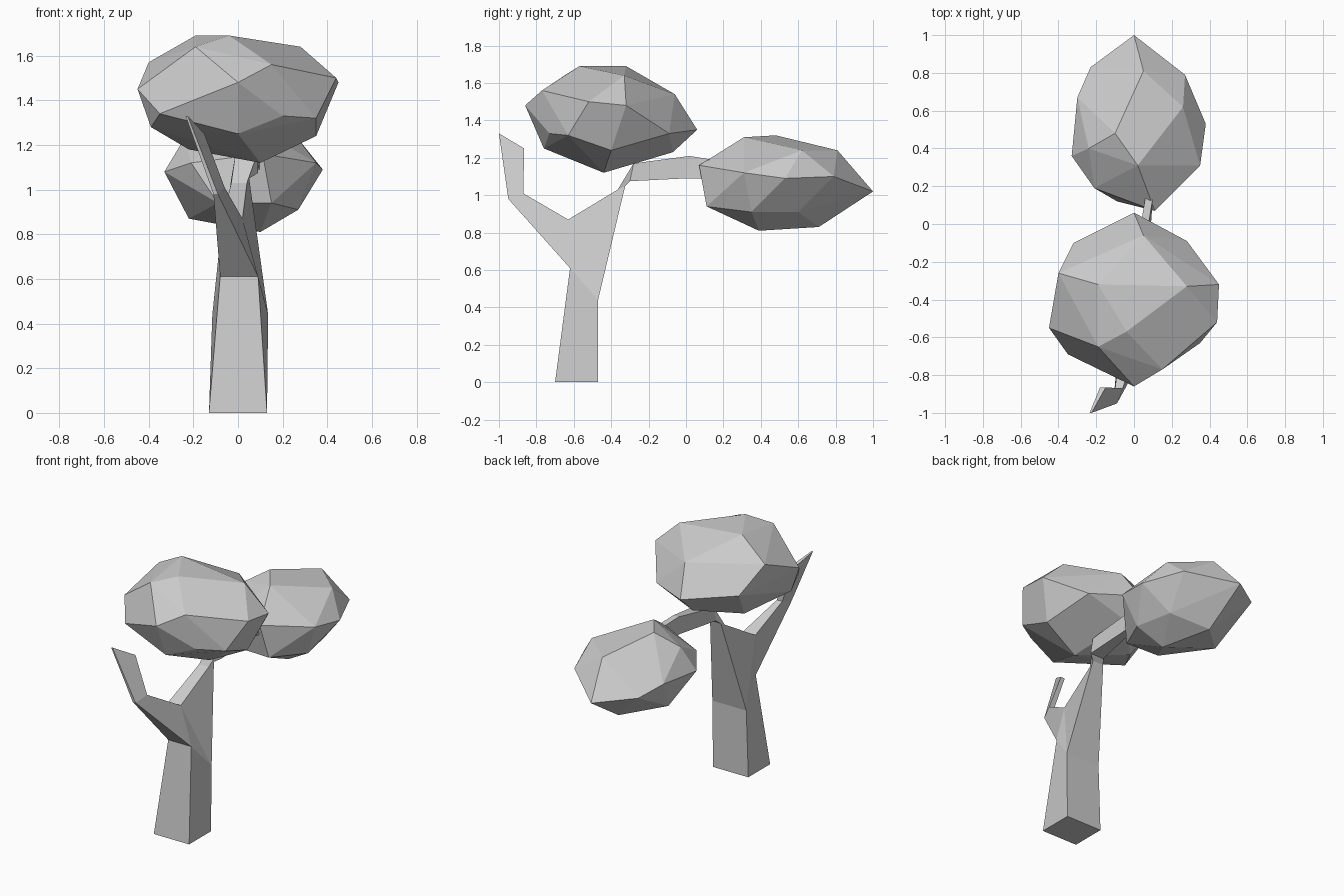
import bpy, bmesh

if "Cube" in bpy.data.objects:
    bpy.data.objects.remove(bpy.data.objects["Cube"])


def finish(bm, name):
    bmesh.ops.recalc_face_normals(bm, faces=bm.faces)
    mesh = bpy.data.meshes.new(name)
    bm.to_mesh(mesh)
    bm.free()
    obj = bpy.data.objects.new(name, mesh)
    bpy.context.collection.objects.link(obj)
    return obj


def foliage(name, points):
    """Faceted leaf clump: hull around its corner points."""
    bm = bmesh.new()
    for p in points:
        bm.verts.new(p)
    res = bmesh.ops.convex_hull(bm, input=bm.verts)
    loose = [v for v in bm.verts if not v.link_faces]
    bmesh.ops.delete(bm, geom=loose, context='VERTS')
    bmesh.ops.dissolve_limit(bm, angle_limit=0.1, verts=bm.verts, edges=bm.edges)
    return finish(bm, name)


# Forked trunk: each rung is (y, z, left x, right x)
bm = bmesh.new()


def rung(y, z, x0, x1):
    return bm.verts.new((x0, y, z)), bm.verts.new((x1, y, z))


def loft(pairs):
    """Four-sided limb through pairs of (outer, inner) rungs."""
    for (a, b), (c, d) in zip(pairs, pairs[1:]):
        bm.faces.new((a[0], a[1], c[1], c[0]))
        bm.faces.new((b[0], b[1], d[1], d[0]))
        for s in (0, 1):
            bm.faces.new((a[s], b[s], d[s], c[s]))


def cap(pair):
    (a, b), (c, d) = pair
    bm.faces.new((a, b, d, c))


base = (rung(-.70, 0, -.13, .13), rung(-.47, 0, -.13, .13))
front = rung(-.62, .61, -.08, .09)
back = rung(-.47, .44, -.115, .135)
crotch = rung(-.63, .87, -.07, .02)

# Lower trunk and the wedge under the fork
loft([base, (front, back)])
cap(base)
for s in (0, 1):
    bm.faces.new((front[s], back[s], crotch[s]))

# Bare front branch
tip = (rung(-1.0, 1.33, -.235, -.225), rung(-.865, 1.25, -.18, -.15))
loft([(front, crotch),
      (rung(-.95, .98, -.11, -.09), rung(-.87, 1.01, -.10, -.06)),
      tip])
cap(tip)

# Rear branch reaching into the back clump
end = (rung(.14, 1.09, .06, .10), rung(.14, 1.19, .06, .10))
loft([(back, crotch),
      (rung(-.325, 1.05, -.03, .05), rung(-.365, 1.03, -.03, .04)),
      (rung(-.30, 1.075, -.01, .09), rung(-.28, 1.17, -.01, .09)),
      (rung(0, 1.09, .04, .09), rung(.02, 1.21, .04, .08)),
      end])
cap(end)
finish(bm, "trunk")

# Upper front clump
foliage("front_foliage", [
    (0, .06, 1.35), (.05, -.06, 1.54), (0, -.07, 1.23), (.28, -.09, 1.33),
    (-.32, -.10, 1.40), (-.40, -.26, 1.57), (-.19, -.32, 1.69),
    (.28, -.33, 1.64), (.45, -.32, 1.48), (.44, -.52, 1.50),
    (-.04, -.57, 1.69), (-.19, -.65, 1.64), (-.45, -.55, 1.45),
    (0, -.86, 1.48), (.15, -.77, 1.56), (-.35, -.69, 1.34),
    (.20, -.73, 1.33), (.35, -.63, 1.32), (0, -.76, 1.25),
    (.35, -.40, 1.24), (.10, -.44, 1.12), (-.39, -.55, 1.28),
    (-.22, -.30, 1.18)])

# Lower rear clump
foliage("rear_foliage", [
    (0, 1.0, 1.02), (.27, .79, 1.10), (.38, .53, 1.09), (.35, .31, 1.12),
    (.02, .31, 1.31), (.05, .81, 1.24), (.26, .62, 1.24), (-.10, .48, 1.32),
    (-.30, .67, 1.10), (-.33, .36, 1.08), (-.23, .83, 1.05),
    (-.24, .40, 1.23), (-.21, .19, 1.12), (-.09, .12, .94),
    (.11, .07, 1.16), (.15, .11, .94), (.10, .39, .81), (0, .71, .83),
    (.27, .35, .91), (.22, .60, .91), (-.22, .50, .87)])
